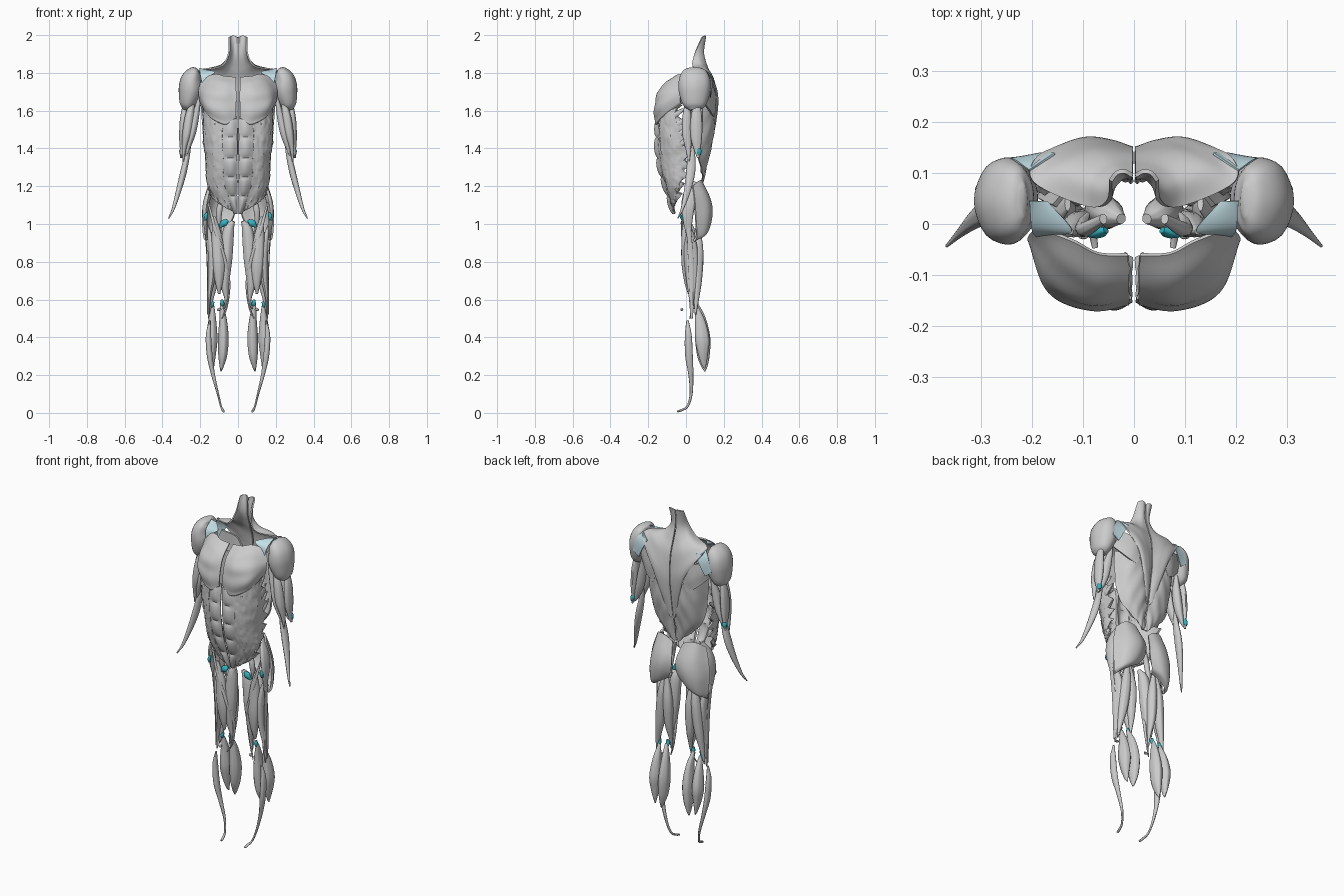
import bpy, bmesh, math, random
from mathutils import Vector

random.seed(4)


def material(name, rgb):
    m = bpy.data.materials.new(name)
    m.diffuse_color = (*rgb, 1)
    return m


PALE = material("pale_tendon", (0.55, 0.75, 0.8))
TEAL = material("teal_tendon", (0.03, 0.45, 0.52))


def spline(pts, n):
    """Catmull-Rom curve through pts, n steps per span."""
    p = [Vector(q) for q in pts]
    p = [p[0] * 2 - p[1]] + p + [p[-1] * 2 - p[-2]]
    out = []
    for i in range(1, len(p) - 2):
        a, b, c, d = p[i - 1:i + 3]
        for k in range(n):
            t = k / n
            out.append(0.5 * (2 * b + (c - a) * t + (2 * a - 5 * b + 4 * c - d) * t * t
                              + (3 * b - a - 3 * c + d) * t ** 3))
    return out + [p[-2]]


def finish(name, bm, thick=0, mat=None):
    """Turn a right-half bmesh into a mirrored, smooth object."""
    bmesh.ops.recalc_face_normals(bm, faces=bm.faces)
    me = bpy.data.meshes.new(name)
    bm.to_mesh(me)
    bm.free()
    ob = bpy.data.objects.new(name, me)
    bpy.context.collection.objects.link(ob)
    if mat:
        me.materials.append(mat)
    if thick:
        s = ob.modifiers.new("thickness", 'SOLIDIFY')
        s.thickness, s.offset = thick, 0
    ob.modifiers.new("mirror", 'MIRROR').use_mirror_merge = False
    bpy.ops.object.select_all(action='DESELECT')
    ob.select_set(True)
    bpy.context.view_layer.objects.active = ob
    bpy.ops.object.convert(target='MESH')
    bpy.ops.object.shade_smooth_by_angle(angle=math.radians(40))


def sheet(name, rows, thick=0.008, shift=None, mat=None, n=8):
    """Flat muscle: smooth grid through rows of points."""
    rows = [spline(r, n) for r in rows]
    cols = [spline(c, n) for c in zip(*rows)]
    bm = bmesh.new()
    nu, nv = len(cols[0]), len(cols)
    grid = [[bm.verts.new(cols[j][i] + (Vector(shift(i / (nu - 1), j / (nv - 1))) if shift else Vector()))
             for j in range(nv)] for i in range(nu)]
    for i in range(nu - 1):
        for j in range(nv - 1):
            bm.faces.new((grid[i][j], grid[i][j + 1], grid[i + 1][j + 1], grid[i + 1][j]))
    finish(name, bm, thick, mat)


def muscle(name, path, ridge=0.03, mat=None, seg=28):
    """Spindle muscle: path of (x, y, z, half width, half depth)."""
    pts = spline(path, 6)
    bm = bmesh.new()
    rings = []
    for i, p in enumerate(pts):
        t = (pts[min(i + 1, len(pts) - 1)] - pts[max(i - 1, 0)]).to_3d()
        t = Vector(t[:3]).normalized()
        u = (Vector((1, 0, 0)) - t * t.x).normalized()
        v = t.cross(u)
        ring = []
        for k in range(seg):
            a = 2 * math.pi * k / seg
            r = 1 + ridge * math.cos(7 * a)
            ring.append(bm.verts.new(Vector(p[:3]) + u * max(p[3], .002) * r * math.cos(a)
                                     + v * max(p[4], .002) * r * math.sin(a)))
        rings.append(ring)
    for a, b in zip(rings, rings[1:]):
        for k in range(seg):
            m = (k + 1) % seg
            bm.faces.new((a[k], a[m], b[m], b[k]))
    bm.faces.new(rings[0])
    bm.faces.new(rings[-1])
    finish(name, bm, 0, mat)


# back of the torso
sheet("trapezius", [
    [(.003, .095, 1.99), (.018, .103, 1.996), (.034, .1, 1.996), (.046, .085, 1.99)],
    [(.003, .092, 1.9), (.025, .09, 1.9), (.043, .07, 1.9), (.05, .045, 1.9)],
    [(.003, .115, 1.82), (.045, .11, 1.83), (.08, .08, 1.845), (.09, .035, 1.835)],
    [(.003, .14, 1.74), (.08, .145, 1.765), (.14, .12, 1.805), (.195, .08, 1.815)],
    [(.003, .148, 1.61), (.05, .162, 1.65), (.11, .163, 1.7), (.19, .13, 1.78)],
    [(.003, .135, 1.5), (.03, .15, 1.52), (.065, .16, 1.57), (.1, .16, 1.64)],
    [(.003, .115, 1.36), (.008, .118, 1.365), (.014, .122, 1.37), (.02, .125, 1.38)]])
sheet("shoulder_blade_muscle", [
    [(.08, .155, 1.66), (.12, .152, 1.71), (.19, .12, 1.74)],
    [(.09, .15, 1.6), (.14, .146, 1.64), (.21, .11, 1.69)],
    [(.11, .145, 1.56), (.16, .13, 1.59), (.22, .09, 1.65)]], .012)
sheet("latissimus", [
    [(.03, .14, 1.53), (.09, .15, 1.6), (.15, .132, 1.62), (.195, .07, 1.64)],
    [(.004, .122, 1.42), (.07, .142, 1.46), (.14, .12, 1.48), (.183, .06, 1.5)],
    [(.004, .097, 1.31), (.05, .112, 1.33), (.11, .105, 1.35), (.16, .065, 1.37)],
    [(.004, .082, 1.22), (.02, .088, 1.22), (.045, .088, 1.25), (.09, .082, 1.28)]],
    shift=lambda u, v: (0, .002 * math.sin(20 * (v - u)), 0))

# chest
sheet("pectoral", [
    [(.012, -.06, 1.775), (.07, -.06, 1.78), (.12, -.035, 1.79), (.19, -.005, 1.77)],
    [(.01, -.125, 1.715), (.08, -.132, 1.72), (.15, -.09, 1.73), (.203, -.02, 1.72)],
    [(.01, -.152, 1.63), (.09, -.161, 1.635), (.168, -.125, 1.655), (.205, -.03, 1.69)],
    [(.012, -.154, 1.57), (.07, -.161, 1.54), (.155, -.127, 1.58), (.2, -.03, 1.65)],
    [(.014, -.14, 1.56), (.07, -.14, 1.53), (.14, -.105, 1.57), (.19, -.02, 1.64)]],
    shift=lambda u, v: (0, .003 * math.cos(26 * u) * math.sin(math.pi * v), 0))

# belly: segmented front band and toothed side wall
band = [(1.57, -.142, .08), (1.46, -.15, .082), (1.35, -.143, .08),
        (1.25, -.122, .074), (1.15, -.09, .058), (1.055, -.063, .02)]
sheet("rectus_abdominis",
      [[(.006, y, z), (w * .5, y - .004, z), (w, y + .006, z)] for z, y, w in band], .01,
      lambda u, v: (0, -.012 * abs(math.sin(5 * math.pi * u)) ** .6 * math.sin(math.pi * v), 0))
sheet("oblique", [
    [(.08, -.145, 1.57), (.135, -.13, 1.58), (.17, -.09, 1.6), (.182, -.02, 1.63)],
    [(.08, -.147, 1.45), (.135, -.128, 1.45), (.177, -.07, 1.45), (.178, .03, 1.47)],
    [(.077, -.136, 1.32), (.127, -.115, 1.32), (.165, -.05, 1.33), (.165, .045, 1.34)],
    [(.068, -.105, 1.2), (.12, -.09, 1.2), (.16, -.04, 1.22), (.16, .02, 1.25)],
    [(.025, -.066, 1.065), (.07, -.063, 1.09), (.115, -.05, 1.12), (.15, -.02, 1.16)]],
    shift=lambda u, v: (random.uniform(-.003, .003),
                        random.uniform(-.003, .003) - .05 * v ** 5 * abs(math.sin(7 * math.pi * u)), 0))
for i in range(5):
    z = 1.63 - .05 * i
    y = -.065 + .012 * i
    muscle(f"serratus_{i}", [(.165, y - .03, z - .03, .002, .002), (.18, y, z, .007, .014),
                             (.175, y + .05, z + .035, .003, .005)])

# shoulder
muscle("deltoid", [
    (.275, .045, 1.602, .018, .025), (.267, .045, 1.63, .042, .06), (.252, .045, 1.7, .062, .083),
    (.247, .045, 1.76, .057, .083), (.228, .045, 1.805, .036, .065), (.215, .045, 1.822, .008, .03)], .01)
sheet("front_shoulder_tendon", [[(.17, .045, 1.815), (.205, .045, 1.825)],
                                [(.122, -.01, 1.805), (.2, -.01, 1.79)],
                                [(.145, -.02, 1.785), (.19, -.025, 1.74)]], .004, mat=PALE)
sheet("rear_shoulder_tendon", [[(.155, .138, 1.785), (.205, .105, 1.812)],
                               [(.185, .138, 1.73), (.235, .125, 1.77)],
                               [(.215, .13, 1.67), (.255, .128, 1.7)]], .004, mat=PALE)

# upper arm and forearm
muscle("biceps_long", [(.235, .01, 1.67, .006, .006), (.255, .005, 1.58, .022, .022),
                       (.27, .005, 1.48, .024, .025), (.285, .012, 1.4, .012, .015), (.29, .015, 1.33, .004, .004)])
muscle("biceps_short", [(.2, .0, 1.69, .005, .006), (.222, .01, 1.58, .018, .022),
                        (.243, .01, 1.48, .02, .025), (.265, .015, 1.4, .011, .015), (.28, .02, 1.34, .004, .004)])
muscle("triceps_outer", [(.275, .06, 1.66, .01, .012), (.287, .055, 1.56, .019, .03),
                         (.292, .055, 1.46, .019, .03), (.297, .06, 1.39, .01, .016), (.302, .065, 1.35, .004, .006)])
muscle("triceps_inner", [(.225, .08, 1.64, .008, .01), (.24, .065, 1.55, .022, .024),
                         (.258, .06, 1.46, .022, .024), (.28, .06, 1.39, .012, .012), (.295, .06, 1.36, .004, .004)])
muscle("elbow_tendon", [(.292, .062, 1.405, .008, .012), (.298, .068, 1.385, .013, .014),
                        (.302, .07, 1.365, .006, .008)], mat=TEAL)
muscle("forearm", [(.25, .04, 1.45, .003, .004), (.265, .03, 1.38, .013, .018), (.287, .025, 1.28, .017, .024),
                   (.313, .008, 1.18, .014, .018), (.343, -.02, 1.08, .008, .008), (.367, -.043, 1.03, .003, .003)])

# hips
sheet("gluteus", [
    [(.035, .075, 1.2), (.07, .08, 1.225), (.12, .07, 1.23), (.155, .035, 1.2)],
    [(.016, .108, 1.12), (.07, .125, 1.13), (.13, .108, 1.13), (.178, .045, 1.12)],
    [(.02, .11, 1.05), (.08, .135, 1.055), (.145, .115, 1.04), (.186, .05, 1.04)],
    [(.045, .095, 1.0), (.1, .116, .975), (.15, .1, .95), (.18, .055, .94)],
    [(.07, .065, .99), (.11, .08, .96), (.15, .07, .93), (.168, .04, .91)]], .012)
muscle("gluteus_medius", [(.13, .04, 1.225, .006, .015), (.158, .02, 1.15, .016, .036),
                          (.172, .01, 1.08, .016, .034), (.172, .01, 1.0, .01, .022), (.165, .015, .93, .004, .01)])
muscle("hip_flexor", [(.06, .01, 1.17, .008, .01), (.095, -.01, 1.09, .016, .014),
                      (.1, .0, 1.01, .012, .012), (.09, .02, .95, .004, .004)])
muscle("hip_front_tendon", [(.055, -.012, 1.02, .008, .006), (.075, -.018, 1.005, .018, .01),
                            (.095, -.014, .985, .006, .006)], mat=TEAL)
muscle("hip_side_tendon", [(.165, -.02, 1.06, .006, .006), (.17, -.024, 1.04, .01, .008),
                           (.17, -.018, 1.02, .006, .006)], mat=TEAL)

# thigh
muscle("rectus_femoris", [(.125, -.015, 1.04, .006, .006), (.112, -.002, .93, .028, .022),
                          (.103, .002, .8, .034, .026), (.1, .01, .7, .022, .02), (.1, .018, .63, .006, .008)])
muscle("vastus_outer", [(.16, .02, .99, .006, .008), (.138, .025, .87, .022, .036),
                        (.137, .03, .73, .02, .032), (.15, .03, .62, .009, .016), (.156, .03, .5, .003, .006)])
muscle("adductor", [(.025, .01, 1.015, .01, .01), (.05, .02, .96, .03, .028), (.062, .025, .82, .033, .034),
                    (.07, .03, .69, .024, .026), (.062, .032, .6, .008, .01), (.075, .025, .55, .004, .004)])
muscle("sartorius", [(.16, -.012, 1.12, .005, .005), (.12, -.02, .97, .009, .006), (.068, -.005, .8, .01, .009),
                     (.048, .03, .68, .008, .01), (.06, .035, .56, .005, .006), (.085, .02, .5, .003, .003)])
muscle("hamstring_outer", [(.095, .06, 1.0, .008, .008), (.11, .064, .87, .026, .027),
                           (.125, .06, .72, .026, .026), (.142, .055, .61, .014, .015), (.155, .05, .52, .004, .004)])
muscle("hamstring_inner", [(.085, .06, 1.0, .008, .008), (.072, .065, .85, .026, .027),
                           (.07, .06, .71, .022, .024), (.064, .05, .62, .01, .012), (.066, .04, .55, .004, .004)])
muscle("thigh_band", [(.175, .015, .98, .004, .012), (.163, .025, .8, .003, .014), (.16, .03, .52, .003, .008)])

# knee and lower leg
muscle("kneecap_tendon", [(.09, -.02, .55, .004, .005), (.1, -.023, .547, .008, .007), (.11, -.018, .545, .004, .004)])
muscle("knee_outer_tendon", [(.13, .05, .59, .006, .006), (.137, .05, .572, .01, .01), (.137, .06, .555, .006, .006)],
       mat=TEAL)
muscle("knee_inner_tendon", [(.085, .05, .6, .006, .006), (.083, .05, .58, .011, .01), (.083, .06, .56, .006, .006)],
       mat=TEAL)
muscle("calf_inner", [(.088, .055, .58, .008, .008), (.079, .075, .5, .019, .028), (.077, .088, .4, .028, .04),
                      (.08, .092, .31, .024, .034), (.086, .097, .25, .012, .018), (.09, .1, .22, .003, .003)])
muscle("calf_outer", [(.133, .055, .565, .008, .008), (.136, .075, .48, .022, .028), (.138, .086, .39, .03, .038),
                      (.137, .09, .32, .022, .028), (.133, .095, .26, .009, .014), (.13, .1, .235, .003, .003)])
muscle("shin", [(.148, .008, .49, .004, .006), (.156, .012, .41, .014, .018), (.149, .016, .3, .015, .02),
                (.131, .026, .2, .01, .013), (.106, .027, .1, .006, .008), (.09, .008, .035, .005, .006),
                (.08, -.025, .014, .007, .006), (.076, -.046, .007, .006, .005)])
